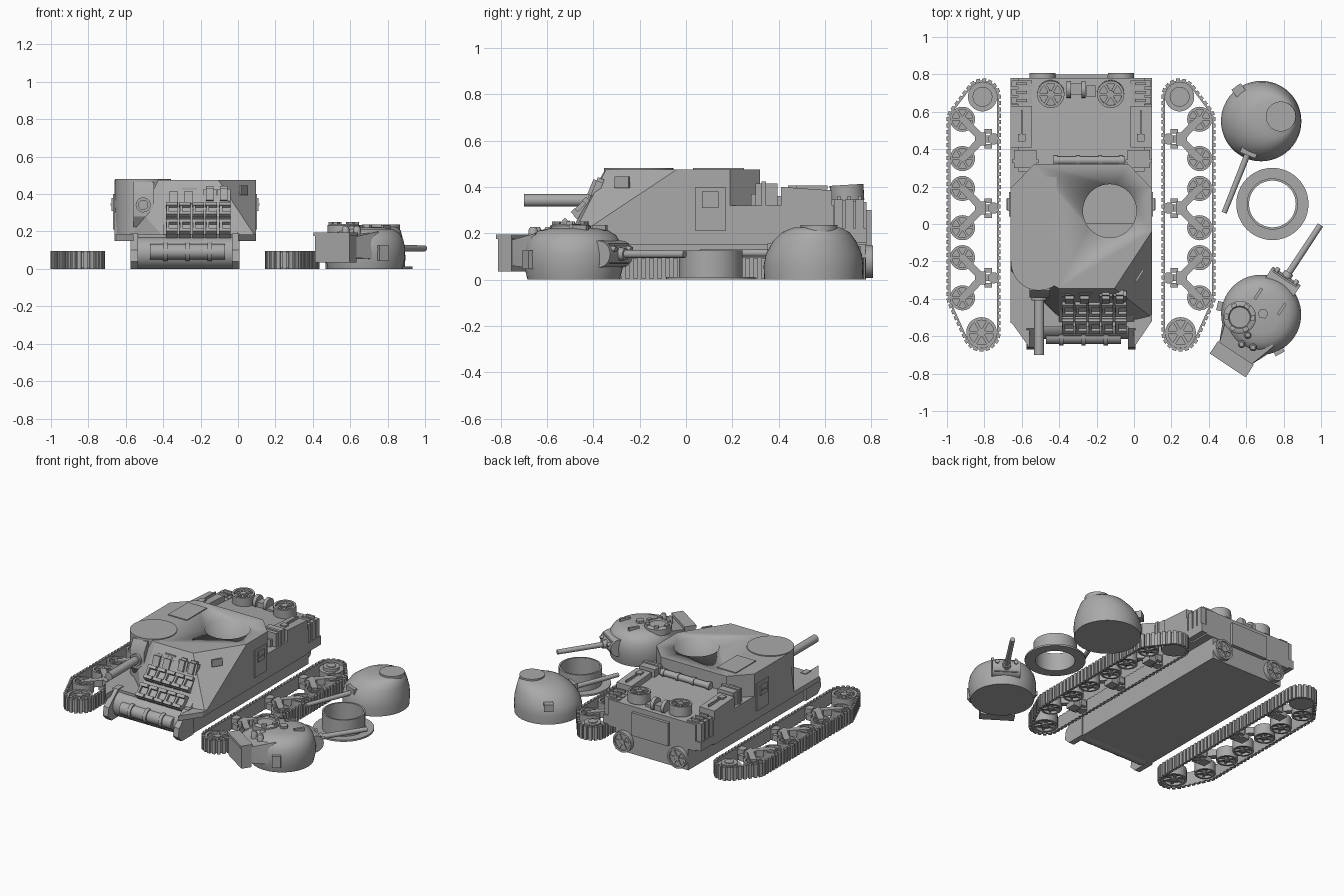
import bpy, bmesh, math
from mathutils import Vector, Matrix
from mathutils.geometry import convex_hull_2d

if "Cube" in bpy.data.objects:
    bpy.data.objects.remove(bpy.data.objects["Cube"])

grey = bpy.data.materials.new("primer grey")
grey.use_nodes = True
COLOR = (0.4, 0.4, 0.4, 1)
grey.diffuse_color = COLOR
grey.node_tree.nodes["Principled BSDF"].inputs["Base Color"].default_value = COLOR


def finish(bm, name, angle=32):
    bmesh.ops.recalc_face_normals(bm, faces=bm.faces)
    me = bpy.data.meshes.new(name)
    bm.to_mesh(me)
    bm.free()
    me.materials.append(grey)
    me.shade_smooth()
    me.set_sharp_from_angle(angle=math.radians(angle))
    ob = bpy.data.objects.new(name, me)
    bpy.context.scene.collection.objects.link(ob)
    return ob


def box(bm, c, s, rot=None):
    m = Matrix.Translation(c) @ (rot or Matrix()) @ Matrix.Diagonal((*s, 1))
    bmesh.ops.create_cube(bm, size=1, matrix=m)


def span(bm, x, y, z):
    box(bm, [sum(v) / 2 for v in (x, y, z)], [v[1] - v[0] for v in (x, y, z)])


def lathe(bm, profile, m, seg=32, closed=False):
    rings = [[bm.verts.new(m @ Vector((r * math.cos(a), r * math.sin(a), z)))
              for a in (math.tau * i / seg for i in range(seg))] for r, z in profile]
    pairs = list(zip(rings, rings[1:])) + ([(rings[-1], rings[0])] if closed else [])
    for a, b in pairs:
        for i in range(seg):
            j = (i + 1) % seg
            bm.faces.new((a[i], a[j], b[j], b[i]))
    if not closed:
        bm.faces.new(rings[0][::-1])
        bm.faces.new(rings[-1])


def rod(bm, p0, p1, r0, r1=None, seg=20):
    p0, p1 = Vector(p0), Vector(p1)
    d = p1 - p0
    m = Matrix.Translation(p0) @ d.to_track_quat('Z', 'Y').to_matrix().to_4x4()
    lathe(bm, [(r0, 0), (r1 or r0, d.length)], m, seg)


def hull(bm, pts):
    verts = [bm.verts.new(p) for p in pts]
    out = bmesh.ops.convex_hull(bm, input=verts)
    bmesh.ops.delete(bm, geom=out["geom_interior"], context='VERTS')


def prism(bm, x, profile):
    hull(bm, [(v, y, z) for v in x for y, z in profile])


def wheel(bm, m, r, d, spokes=6):
    lathe(bm, [(r, -d), (r, d), (.8 * r, d), (.8 * r, -d)], m, 28, True)
    lathe(bm, [(.85 * r, -d * .5), (.85 * r, d * .5)], m, 28)
    lathe(bm, [(.28 * r, -d), (.28 * r, d)], m, 16)
    for i in range(spokes):
        s = m @ Matrix.Rotation(math.tau * i / spokes, 4, 'Z') @ Matrix.Translation((r * .55, 0, 0))
        bmesh.ops.create_cube(bm, size=1, matrix=s @ Matrix.Diagonal((r * .6, r * .2, d * 1.6, 1)))


T = Matrix.Translation
MID = -.283  # centre line of the hull


def both(x):
    return x, 2 * MID - x


# Lower hull, nose and side fins
bm = bmesh.new()
span(bm, (-.56, 0), (-.5, .775), (0, .16))
rod(bm, (-.54, -.53, .085), (-.02, -.53, .085), .085, seg=32)
for x in both(-.012):
    prism(bm, (x - .02, x + .02), [(-.5, 0), (-.63, 0), (-.67, .04), (-.66, .1), (-.56, .19), (-.5, .19)])
finish(bm, "lower_hull")

# Sponson floor, tapering at the front
bm = bmesh.new()
for z in ((.15, .185),):
    hull(bm, [(x, y, h) for h in z for x, y in
              ((-.66, .64), (-.66, -.53), (-.56, -.66), (-.5, -.55), (-.04, -.55), (0, -.64), (.095, -.52), (.095, .64))
              if y > -.6] )
for x0, x1 in ((-.66, -.56), (.095, 0)):
    hull(bm, [(x, y, h) for h in (.15, .185) for x, y in ((x0, -.52), (x1, -.52), (x1, -.66))])
span(bm, (-.66, .095), (0, .64), (.15, .32))
finish(bm, "sponson")

# Fighting compartment with turret opening
bm = bmesh.new()
top = [(-.66, .19), (-.535, .32), (-.03, .32), (.095, .19), (.095, -.04), (-.105, -.345), (-.4, -.345), (-.66, -.2)]
low = [(-.66, .19), (-.535, .32), (-.03, .32), (.095, .19), (.095, -.5), (.01, -.52), (-.4, -.5), (-.66, -.25)]
hull(bm, [(x, y, .475) for x, y in top] + [(x, y, .17) for x, y in low])
body = finish(bm, "fighting_compartment", 20)
bm = bmesh.new()
lathe(bm, [(.143, .2), (.143, .6)], T((-.13, .07, 0)), 48)
cutter = finish(bm, "ring_cutter")
cutter.hide_render = True
mod = body.modifiers.new("opening", 'BOOLEAN')
mod.operation, mod.object, mod.solver = 'DIFFERENCE', cutter, 'EXACT'
deps = bpy.context.evaluated_depsgraph_get()
body.data = bpy.data.meshes.new_from_object(body.evaluated_get(deps))
body.modifiers.clear()
bpy.data.objects.remove(cutter)

# Glacis base under the stowage
bm = bmesh.new()
prism(bm, (-.4, 0), [(-.38, .33), (-.57, .14), (-.3, .14), (-.3, .33)])
finish(bm, "glacis")

# Hatches, side doors and vision slits
bm = bmesh.new()
span(bm, (-.56, -.415), (.03, .25), (.47, .481))
for x in both(.095):
    span(bm, (x - .007, x + .007), (.04, .17), (.21, .4))
    span(bm, (x - .015, x + .015), (.07, .14), (.31, .38))
    span(bm, (x - .02, x + .02), (.075, .135), (.34, .35))
box(bm, (.03, -.275, .42), (.012, .07, .05), Matrix.Rotation(math.radians(-33), 4, 'Z'))
span(bm, (-.3, -.22), (-.375, -.35), (.42, .435))
finish(bm, "hatches")

# Side gun housing, mantlet and gun
bm = bmesh.new()
lathe(bm, [(.148, .155), (.15, .47), (.15, .481)], T((-.508, -.205, 0)), 48)
prism(bm, (-.56, -.45), [(-.3, .465), (-.355, .465), (-.392, .4), (-.392, .28), (-.355, .225), (-.3, .225)])
rod(bm, (-.507, -.38, .342), (-.507, -.41, .342), .04)
rod(bm, (-.507, -.38, .342), (-.507, -.70, .342), .027)
finish(bm, "side_gun")

# Spare track links, bags and log on the glacis
bm = bmesh.new()
tilt = Matrix.Rotation(math.radians(45), 4, 'X')
for row in range(2):
    for i in range(5):
        m = T((-.355 + i * .071, -.44 - row * .09, .3 - row * .09)) @ tilt
        for c, s in (((0, 0, 0), (.062, .1, .03)), ((0, .035, .02), (.062, .022, .03)),
                     ((0, -.035, .02), (.062, .022, .03)), ((-.02, 0, .02), (.014, .08, .025))):
            bmesh.ops.create_cube(bm, size=1, matrix=m @ T(c) @ Matrix.Diagonal((*s, 1)))
finish(bm, "spare_links")
bm = bmesh.new()
for x, w, z in ((-.345, .08, .37), (-.265, .08, .37), (-.15, .07, .39), (-.075, .07, .39)):
    box(bm, (x, -.385, z), (w, .06, .1), Matrix.Rotation(math.radians(-22), 4, 'X'))
bmesh.ops.bevel(bm, geom=bm.edges[:], offset=.015, segments=2, affect='EDGES')
finish(bm, "bags", 60)
bm = bmesh.new()
rod(bm, (-.47, -.6, .092), (-.07, -.6, .092), .042)
for x in (-.39, -.27, -.15):
    rod(bm, (x - .012, -.6, .092), (x + .012, -.6, .092), .05)
finish(bm, "bedroll")

# Engine deck, side bins and rear plate
bm = bmesh.new()
prism(bm, (-.62, .055), [(.28, .15), (.28, .37), (.63, .345), (.78, .335), (.78, .15)])
span(bm, (-.66, .095), (.6, .78), (.16, .22))
span(bm, (-.42, -.14), (.775, .8), (.14, .3))
for x in both(.0375):
    prism(bm, (x - .0575, x + .0575), [(.41, .3), (.41, .4), (.63, .385), (.63, .285)])
finish(bm, "engine_deck")

# Deck stowage: boxes, cans, tarpaulin and tools
bm = bmesh.new()
for x in both(.02):
    span(bm, (x - .055, x + .065), (.3, .395), (.31, .415))
    span(bm, (x - .065, x + .075), (.325, .345), (.31, .423))
for x in both(.035):
    for y in (.66, .705, .75):
        span(bm, (x - .055, x + .055), (y - .018, y + .018), (.22, .345))
        span(bm, (x - .03, x + .03), (y - .007, y + .007), (.34, .36))
    span(bm, (x - .004, x + .004), (.45, .61), (.39, .407))
    span(bm, (x - .02, x + .02), (.44, .48), (.39, .407))
rod(bm, (-.43, .34, .385), (-.05, .34, .385), .022)
for x in (-.42, -.3, -.18, -.07):
    rod(bm, (x - .01, .34, .385), (x + .01, .34, .385), .027)
for x in (-.35, -.27):
    rod(bm, (x - .012, .72, .365), (x + .012, .72, .365), .045)
span(bm, (-.35, -.27), (.69, .75), (.33, .375))
span(bm, (-.255, -.205), (.68, .74), (.33, .355))
finish(bm, "deck_stowage")

# Spare wheels on the deck and wheels at the rear plate
bm = bmesh.new()
for x in (-.445, -.125):
    wheel(bm, T((x, .695, .375)) @ Matrix.Rotation(.06, 4, 'X'), .073, .034)
for x in (-.49, -.07):
    wheel(bm, T((x, .785, .077)) @ Matrix.Rotation(math.pi / 2, 4, 'X'), .07, .022)
finish(bm, "spare_wheels")

# Track assembly lying on its side: belt, sprocket, idler, bogies
bm = bmesh.new()
wheel_ys = (.56, .35, .19, -.02, -.18, -.395)
WX, ZC = -.917, .048
circles = [(-.81, .68, .096), (-.815, -.58, .1), (WX, .56, .083), (WX, -.395, .083)]
pts = [Vector((x + r * math.cos(a), y + r * math.sin(a))) for x, y, r in circles
       for a in (math.tau * i / 48 for i in range(48))]
loop = [pts[i] for i in convex_hull_2d(pts)]
edges = list(zip(loop, loop[1:] + loop[:1]))
total = sum((b - a).length for a, b in edges)
count = 92
pitch, walked, k = total / count, 0, 0
for a, b in edges:
    d = b - a
    rot = Matrix.Rotation(math.atan2(d.y, d.x), 4, 'Z')
    inward = Vector((-d.y, d.x)).normalized()
    if inward.dot(Vector((-.86, .05)) - a) < 0:
        inward = -inward
    mid = (a + b) / 2 + inward * .013
    box(bm, (*mid, ZC), (d.length + .003, .01, .085), rot)
    while k * pitch < walked + d.length:
        p = a + d.normalized() * (k * pitch - walked) + inward * .008
        box(bm, (*p, ZC), (pitch * .62, .02, .095), rot)
        k += 1
    walked += d.length
lathe(bm, [(.078, .008), (.078, .07), (.053, .07), (.053, .09), (.03, .09), (.03, .095)], T((-.81, .68, 0)), 26)
wheel(bm, T((-.815, -.58, ZC)), .082, .038)
for y in wheel_ys:
    wheel(bm, T((WX, y, ZC)), .067, .036)
for y in (.455, .085, -.288):
    span(bm, (-.85, -.79), (y - .035, y + .035), (.01, .085))
    span(bm, (-.79, -.74), (y - .018, y + .018), (.015, .07))
    rod(bm, (-.75, y, .012), (-.75, y, .085), .03)
    for s in (-1, 1):
        d = Vector((WX + .83, s * .09))
        box(bm, (-.87, y + s * .06, .065), (d.length, .04, .045), Matrix.Rotation(math.atan2(d.y, d.x), 4, 'Z'))
        span(bm, (-.80, -.76), (y + s * .04 - .012, y + s * .04 + .012), (.02, .06))
right_track = finish(bm, "right_track")
bm = bmesh.new()
bm.from_mesh(right_track.data)
bmesh.ops.transform(bm, matrix=T((2 * MID, 0, 0)) @ Matrix.Diagonal((-1, 1, 1, 1)), verts=bm.verts)
finish(bm, "left_track")

# Plain turret with offset flat roof disc and gun
bm = bmesh.new()
rings = [(.68, .55, .212, 0), (.68, .55, .215, .06), (.685, .552, .207, .11), (.70, .555, .18, .165),
         (.725, .56, .145, .205), (.75, .565, .1, .225)]
hull(bm, [(x + r * math.cos(a), y + r * math.sin(a), z) for x, y, r, z in rings
          for a in (math.tau * i / 48 for i in range(48))])
finish(bm, "plain_turret", 45)
bm = bmesh.new()
lathe(bm, [(.08, .19), (.08, .236)], T((.785, .575, 0)), 40)
aim = Matrix.Rotation(math.atan2(-.35, -.14), 4, 'Z')
box(bm, (.62, .40, .12), (.07, .09, .07), aim)
box(bm, (.64, .40, .12), (.03, .14, .03), aim)
rod(bm, (.63, .43, .115), (.482, .06, .115), .017, .014)
box(bm, (.56, .715, .12), (.05, .06, .05), Matrix.Rotation(math.radians(126), 4, 'Z'))
finish(bm, "plain_turret_gun")

# Turret ring collar with flange
bm = bmesh.new()
lathe(bm, [(.193, 0), (.193, .012), (.137, .012), (.137, .125), (.125, .125), (.125, 0)], T((.74, .107, 0)), 48, True)
finish(bm, "turret_collar")

# Detailed turret, in its own frame with the gun along +X
M = T((.68, -.485, 0)) @ Matrix.Rotation(math.atan2(.31, .205), 4, 'Z')
bm = bmesh.new()
lathe(bm, [(.2, 0), (.212, .05), (.214, .11), (.205, .155), (.185, .19), (.15, .212), (.1, .222)], Matrix(), 48)
hull(bm, [(x, y * w, z) for x, w, z in ((-.26, .1, .06), (-.26, .1, .17), (-.1, .15, .2), (-.1, .17, .05))
          for y in (-1, 1)])
bm.transform(M)
finish(bm, "detailed_turret", 45)
bm = bmesh.new()
span(bm, (-.32, -.25), (-.11, .11), (.035, .19))
span(bm, (-.325, -.245), (-.115, .115), (.175, .195))
lathe(bm, [(.088, .19), (.088, .232), (.075, .24), (.06, .24), (.055, .232)], T((-.075, .088, 0)), 32)
for i in range(6):
    a = math.tau * i / 6
    box(bm, (-.075 + .07 * math.cos(a), .088 + .07 * math.sin(a), .242), (.022, .03, .018), Matrix.Rotation(a, 4, 'Z'))
lathe(bm, [(.028, .2), (.028, .238)], T((.01, -.005, 0)), 6)
for x, y in ((-.13, .0), (-.19, .0), (-.17, -.06)):
    lathe(bm, [(.02, .17), (.02, .215), (.012, .228)], T((x, y, 0)), 14)
for y in (-.075, .075):
    span(bm, (.05, .12), (y - .008, y + .008), (.2, .235))
rod(bm, (.19, -.09, .11), (.19, .09, .11), .058)
span(bm, (.15, .235), (-.075, .075), (.07, .155))
for y in (-.06, .06):
    rod(bm, (.2, y, .14), (.26, y, .13), .012)
rod(bm, (.2, 0, .11), (.27, 0, .11), .032, .026)
rod(bm, (.2, 0, .11), (.575, 0, .11), .018, .016)
box(bm, (-.11, -.185, .085), (.055, .035, .08), Matrix.Rotation(math.radians(-28), 4, 'Z'))
box(bm, (-.08, .2, .1), (.05, .05, .03), Matrix.Rotation(math.radians(20), 4, 'Z'))
bm.transform(M)
finish(bm, "detailed_turret_fittings")
